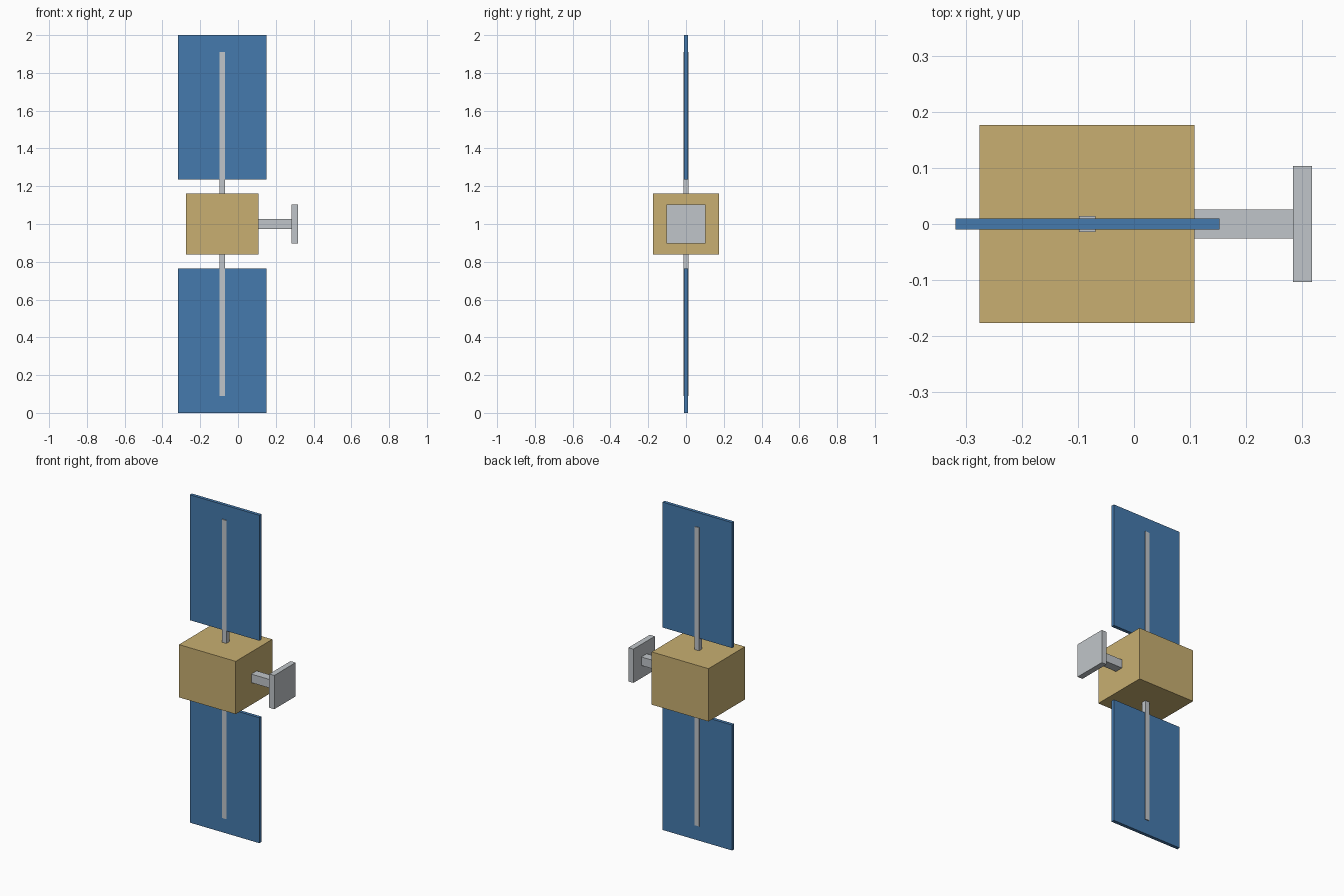
import bpy

cube = bpy.data.objects.get("Cube")
if cube:
    bpy.data.objects.remove(cube, do_unlink=True)


def material(name, color):
    mat = bpy.data.materials.new(name)
    mat.use_nodes = True
    mat.diffuse_color = (*color, 1)
    mat.node_tree.nodes["Principled BSDF"].inputs["Base Color"].default_value = (*color, 1)
    return mat


gold = material("gold foil", (0.58, 0.43, 0.165))
blue = material("panel blue", (0.06, 0.195, 0.42))
grey = material("light grey", (0.53, 0.56, 0.585))


def box(name, mat, x, y, z):
    """Box spanning the given (low, high) range on each axis."""
    spans = (x, y, z)
    bpy.ops.mesh.primitive_cube_add(size=1, location=[(a + b) / 2 for a, b in spans])
    obj = bpy.context.object
    obj.name = obj.data.name = name
    for v in obj.data.vertices:
        for i, (a, b) in enumerate(spans):
            v.co[i] *= b - a
    obj.data.materials.append(mat)
    return obj


# Central body
MID = 1.0
box("body", gold, (-0.275, 0.108), (-0.176, 0.176), (MID - 0.161, MID + 0.161))

# Solar panels and the masts that carry them, above and below the body
for side, sign in (("upper", 1), ("lower", -1)):
    def reach(near, far):
        return sorted((MID + sign * near, MID + sign * far))
    box(side + "_solar_panel", blue, (-0.318, 0.152), (-0.01, 0.01), reach(0.235, 1.0))
    box(side + "_mast", grey, (-0.098, -0.069), (-0.0145, 0.0145), reach(0.15, 0.911))

# Antenna arm and square dish on the left side
box("antenna_arm", grey, (0.10, 0.285), (-0.026, 0.026), (MID - 0.026, MID + 0.026))
box("antenna_plate", grey, (0.283, 0.317), (-0.103, 0.103), (MID - 0.103, MID + 0.103))
